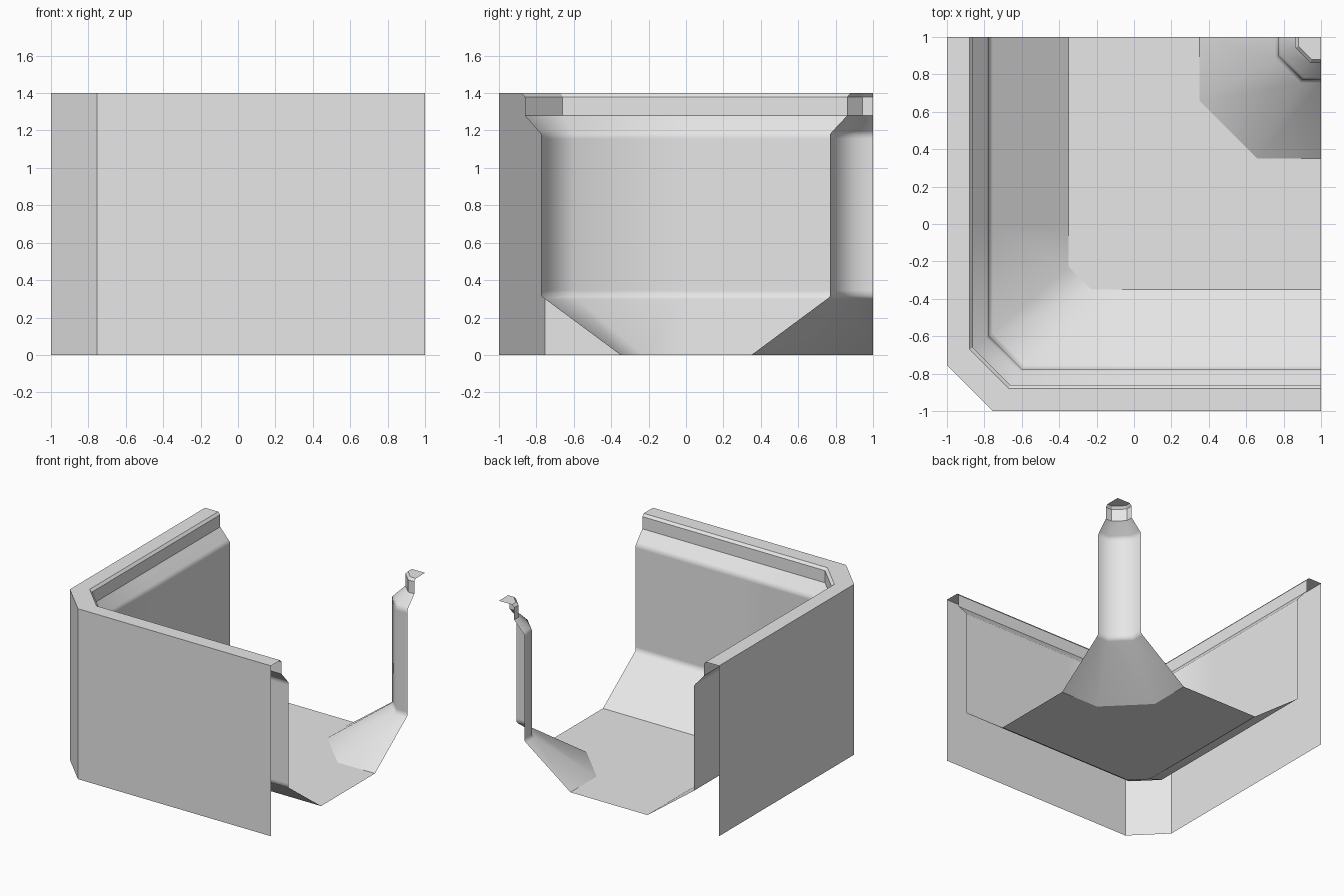
import bpy
import bmesh
import math

cube = bpy.data.objects.get("Cube")
if cube:
    bpy.data.objects.remove(cube, do_unlink=True)

grey = bpy.data.materials.new("light_grey_stone")
grey.diffuse_color = (0.8, 0.8, 0.8, 1)
grey.use_nodes = True
grey.node_tree.nodes["Principled BSDF"].inputs["Base Color"].default_value = (0.8, 0.8, 0.8, 1)


def finish(name, bm, angle):
    mesh = bpy.data.meshes.new(name)
    bm.to_mesh(mesh)
    bm.free()
    obj = bpy.data.objects.new(name, mesh)
    bpy.context.collection.objects.link(obj)
    mesh.materials.append(grey)
    if angle:
        bpy.ops.object.select_all(action="DESELECT")
        obj.select_set(True)
        bpy.context.view_layer.objects.active = obj
        bpy.ops.object.shade_smooth_by_angle(angle=math.radians(angle))
    return obj


def wall_path(d, c):
    # L-shaped run with a chamfered corner, open at both ends
    return [(-d, 1), (-d, 0), (-d, -c), (-c, -d), (0, -d), (1, -d)]


def post_path(d, c):
    # quarter of a chamfered square around the back corner
    return [(d, 1), (d, c), (c, d), (1, d)]


def loft(name, path, profile, angle=0, lid=False):
    bm = bmesh.new()
    rings = [[bm.verts.new((x, y, z)) for x, y in path(d, c)] for d, c, z in profile]
    for a, b in zip(rings, rings[1:]):
        for i in range(len(a) - 1):
            bm.faces.new((a[i], a[i + 1], b[i + 1], b[i]))
    if lid:
        corner = bm.verts.new((1, 1, profile[-1][2]))
        bm.faces.new(rings[-1] + [corner])
    return finish(name, bm, angle)


# Outer wall and stepped rim: (distance, chamfer, height)
loft("outer_wall_and_rim", wall_path, [
    (1, 0.755, 0), (1, 0.755, 1.4), (0.88, 0.67, 1.4),
    (0.862, 0.66, 1.38), (0.862, 0.66, 1.28)])

# Inner basin wall, with narrow support rings at the bends
loft("basin_wall", wall_path, [
    (0.862, 0.66, 1.28), (0.79, 0.612, 1.198), (0.775, 0.6, 1.18),
    (0.775, 0.6, 1.155), (0.775, 0.6, 0.345), (0.775, 0.6, 0.315),
    (0.755, 0.583, 0.3), (0.35, 0.23, 0)], 60)

# Centre post: flared foot, shaft and narrow neck
loft("post_shaft", post_path, [
    (0.35, 0.66, 0), (0.755, 0.89, 0.3), (0.77, 0.9, 0.315),
    (0.77, 0.9, 0.345), (0.77, 0.9, 1.155), (0.77, 0.9, 1.18),
    (0.785, 0.907, 1.198), (0.862, 0.943, 1.28)], 60)
loft("post_cap", post_path, [
    (0.862, 0.943, 1.28), (0.862, 0.943, 1.38), (0.88, 0.95, 1.4)], lid=True)

# Flat floor between the basin wall and the post foot
bm = bmesh.new()
outline = [(-0.35, 1), (-0.35, -0.23), (-0.23, -0.35), (1, -0.35)]
outline += reversed(post_path(0.35, 0.66))
bm.faces.new([bm.verts.new((x, y, 0)) for x, y in outline])
finish("basin_floor", bm, 0)
